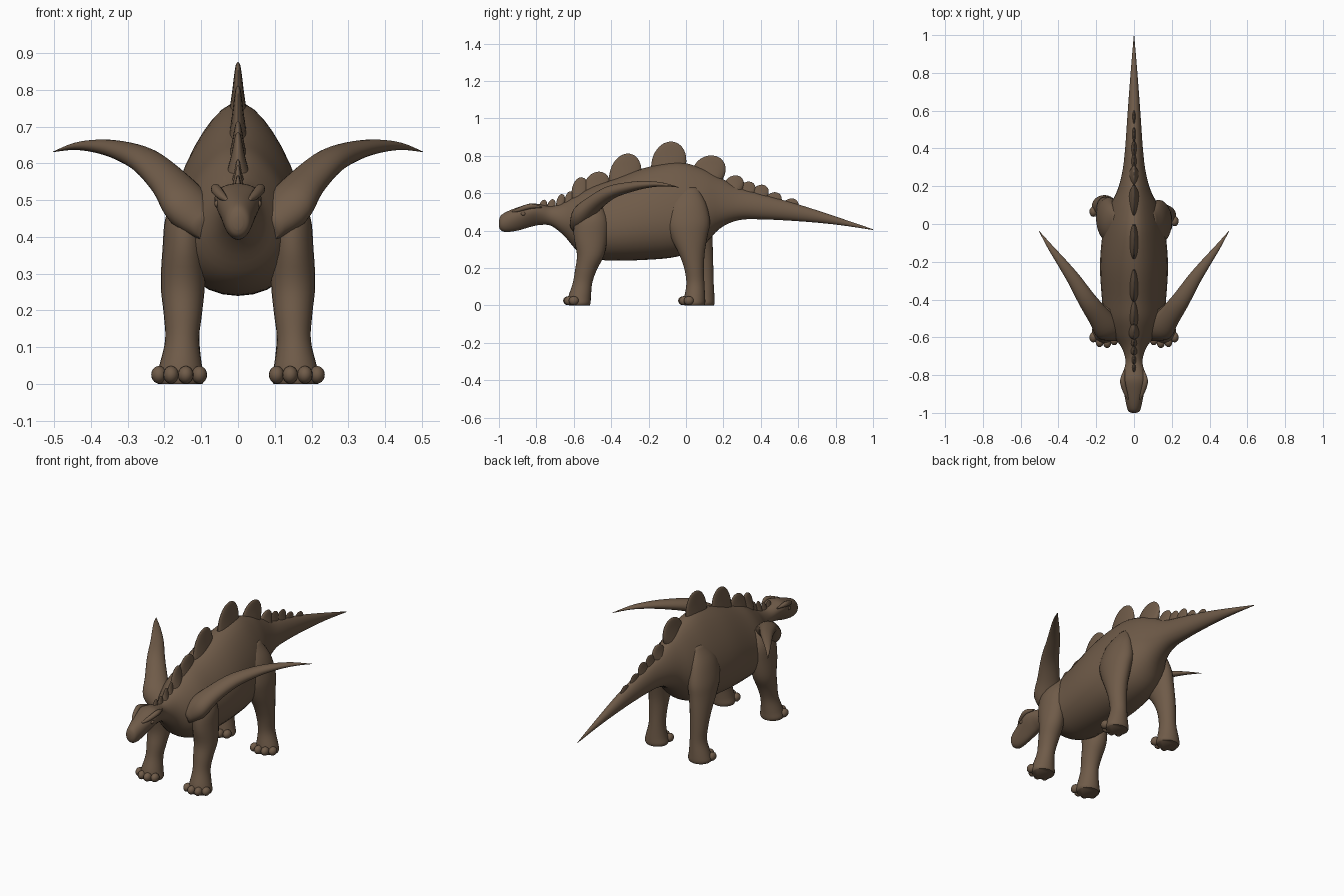
import bpy
import bmesh
import math
from mathutils import Vector

cube = bpy.data.objects.get("Cube")
if cube:
    bpy.data.objects.remove(cube)

hide = bpy.data.materials.new("brown_hide")
hide.use_nodes = True
colour = (0.16, 0.105, 0.066, 1)
hide.diffuse_color = colour
hide.node_tree.nodes["Principled BSDF"].inputs["Base Color"].default_value = colour
hide.node_tree.nodes["Principled BSDF"].inputs["Roughness"].default_value = 0.8

X, Y, Z = Vector((1, 0, 0)), Vector((0, 1, 0)), Vector((0, 0, 1))


def finish(name, bm):
    """Turn a bmesh into a smooth, coloured object."""
    bmesh.ops.recalc_face_normals(bm, faces=bm.faces)
    mesh = bpy.data.meshes.new(name)
    bm.to_mesh(mesh)
    bm.free()
    mesh.materials.append(hide)
    obj = bpy.data.objects.new(name, mesh)
    bpy.context.collection.objects.link(obj)
    bpy.ops.object.select_all(action="DESELECT")
    obj.select_set(True)
    bpy.context.view_layer.objects.active = obj
    bpy.ops.object.shade_smooth_by_angle(angle=math.radians(60))
    return obj


def resample(rows, steps):
    """Smooth curve through every column of the rows."""
    out = []
    last = len(rows) - 1
    for i in range(last):
        quad = [rows[max(i - 1, 0)], rows[i], rows[i + 1], rows[min(i + 2, last)]]
        for s in range(steps):
            t = s / steps
            out.append([b + 0.5 * t * (c - a + t * (2*a - 5*b + 4*c - d + t * (3*(b - c) + d - a)))
                        for a, b, c, d in zip(*quad)])
    return out + [list(rows[-1])]


def loft(name, rows, u, v, sides=24, steps=4):
    """Skin over rows of (x, y, z, half size on u, half size on v, taper)."""
    bm = bmesh.new()
    rings = []
    for x, y, z, a, b, taper in resample(rows, steps):
        ring = []
        for k in range(sides):
            ang = math.tau * k / sides
            s = math.sin(ang)
            wide = max(a, 0.001) * math.cos(ang) * (1 - taper * s)
            ring.append(bm.verts.new(Vector((x, y, z)) + u * wide + v * max(b, 0.001) * s))
        rings.append(ring)
    for low, high in zip(rings, rings[1:]):
        for k in range(sides):
            n = (k + 1) % sides
            bm.faces.new((low[k], low[n], high[n], high[k]))
    bm.faces.new(rings[0])
    bm.faces.new(rings[-1])
    return finish(name, bm)


def ball(name, centre, size):
    bm = bmesh.new()
    bmesh.ops.create_uvsphere(bm, u_segments=16, v_segments=10, radius=1)
    bmesh.ops.scale(bm, vec=size, verts=bm.verts)
    bmesh.ops.translate(bm, vec=centre, verts=bm.verts)
    return finish(name, bm)


# Head, trunk and tail: y, top, bottom, half width, taper towards the top
trunk = [
    (-1, .455, .42, .012, 0), (-.99, .48, .402, .03, 0), (-.96, .5, .392, .04, -.1),
    (-.9, .524, .4, .05, -.3), (-.83, .545, .42, .06, -.4), (-.78, .54, .43, .053, -.3),
    (-.72, .53, .425, .045, 0), (-.65, .55, .37, .068, .1), (-.58, .59, .29, .12, .2),
    (-.5, .635, .25, .155, .25), (-.4, .67, .24, .165, .25), (-.22, .735, .243, .175, .25),
    (-.05, .765, .26, .16, .3), (.08, .735, .31, .13, .3), (.18, .685, .41, .085, .25),
    (.28, .63, .455, .06, .2), (.4, .595, .46, .047, .1), (.6, .54, .45, .033, 0),
    (.8, .475, .432, .018, 0), (1, .407, .403, .001, 0)]
loft("head_body_and_tail",
     [(0, y, (t + b) / 2, w, (t - b) / 2, p) for y, t, b, w, p in trunk], X, Z, 32)

# Legs: x, y, z, half width, half depth, from hip to sole
front_leg = [
    (.12, -.49, .54, .03, .04), (.14, -.505, .46, .055, .085), (.147, -.51, .37, .058, .09),
    (.15, -.51, .27, .06, .073), (.15, -.535, .19, .052, .058), (.152, -.553, .12, .046, .052),
    (.156, -.568, .05, .058, .06), (.157, -.57, .015, .066, .06), (.157, -.57, 0, .06, .056)]
rear_leg = [
    (.09, .02, .63, .02, .04), (.115, .01, .55, .05, .095), (.13, .01, .45, .066, .118),
    (.14, .015, .37, .062, .1), (.148, .03, .28, .053, .07), (.15, .043, .2, .048, .053),
    (.15, .05, .12, .045, .048), (.156, .047, .05, .058, .055), (.157, .045, .015, .066, .058),
    (.157, .045, 0, .06, .054)]
toes = [(-.052, -.045), (-.015, -.06), (.025, -.055), (.058, -.03)]

# Curved shoulder spike: x, y, z, radius
spike = [
    (.07, -.59, .42, .05), (.13, -.56, .475, .075), (.185, -.49, .545, .06),
    (.25, -.4, .605, .048), (.32, -.29, .635, .036), (.385, -.2, .647, .025),
    (.445, -.12, .646, .014), (.503, -.037, .631, .001)]
spike_side = Vector((.82, -.57, 0))
spike_up = Vector((-.2, -.3, .93))

for side, label in ((1, "left"), (-1, "right")):
    flip = Vector((side, 1, 1))
    for part, rows in (("front", front_leg), ("rear", rear_leg)):
        # The right rear leg is planted a little further back
        stride = 0.05 if part == "rear" and side < 0 else 0
        loft(f"{label}_{part}_leg",
             [(x * side, y + stride * min(1, max(0, (.5 - z) / .25)), z, a, b, 0)
              for x, y, z, a, b in rows], X, Y)
        foot = rows[-1]
        for i, (dx, dy) in enumerate(toes):
            ball(f"{label}_{part}_toe_{i + 1}",
                 ((foot[0] + dx) * side, foot[1] + dy + stride, .025), (.021, .027, .024))
    loft(f"{label}_shoulder_spike", [(x * side, y, z, r, r * .75, 0) for x, y, z, r in spike],
         spike_side * flip, spike_up * flip)
    # Brow ridge above the eye, with the eye below it
    loft(f"{label}_brow_ridge",
         [(side * x, y, z, r, r, 0) for x, y, z, r in
          ((.03, -.93, .5, .004), (.046, -.89, .513, .012), (.06, -.83, .53, .014),
           (.05, -.77, .525, .003))], X, Z, 12)
    ball(f"{label}_eye", (side * .057, -.87, .49), (.007, .012, .01))


def plate(name, y, length, base, top, thick, lean):
    """Thin rounded back plate that leans towards the tail."""
    rows = []
    for f, long, wide in ((0, .85, 1), (.3, 1, .7), (.6, .95, .45), (.82, .72, .3),
                          (.95, .4, .18), (1, .05, .02)):
        rows.append((0, y + lean * f, base + (top - base) * f,
                     thick * wide, length / 2 * long, 0))
    loft(name, rows, X, Y, 20)


# Large plates along the back
for i, (y, length, base, top, lean) in enumerate((
        (-.57, .09, .56, .685, .01), (-.485, .14, .58, .715, .02), (-.335, .17, .62, .812, .025),
        (-.1, .185, .68, .876, .02), (.115, .175, .66, .802, .02), (.245, .11, .6, .695, .02))):
    plate(f"back_plate_{i + 1}", y, length, base, top, .035, lean)

# Small plates down the neck and the tail
for i, (y, top) in enumerate(((-.77, .565), (-.725, .568), (-.675, .595), (-.63, .61))):
    plate(f"neck_plate_{i + 1}", y, .045, top - .07, top, .02, .012)
for i, (y, top) in enumerate(((.32, .662), (.39, .645), (.46, .605), (.55, .572))):
    plate(f"tail_plate_{i + 1}", y, .09, top - .08, top, .02, .015)
